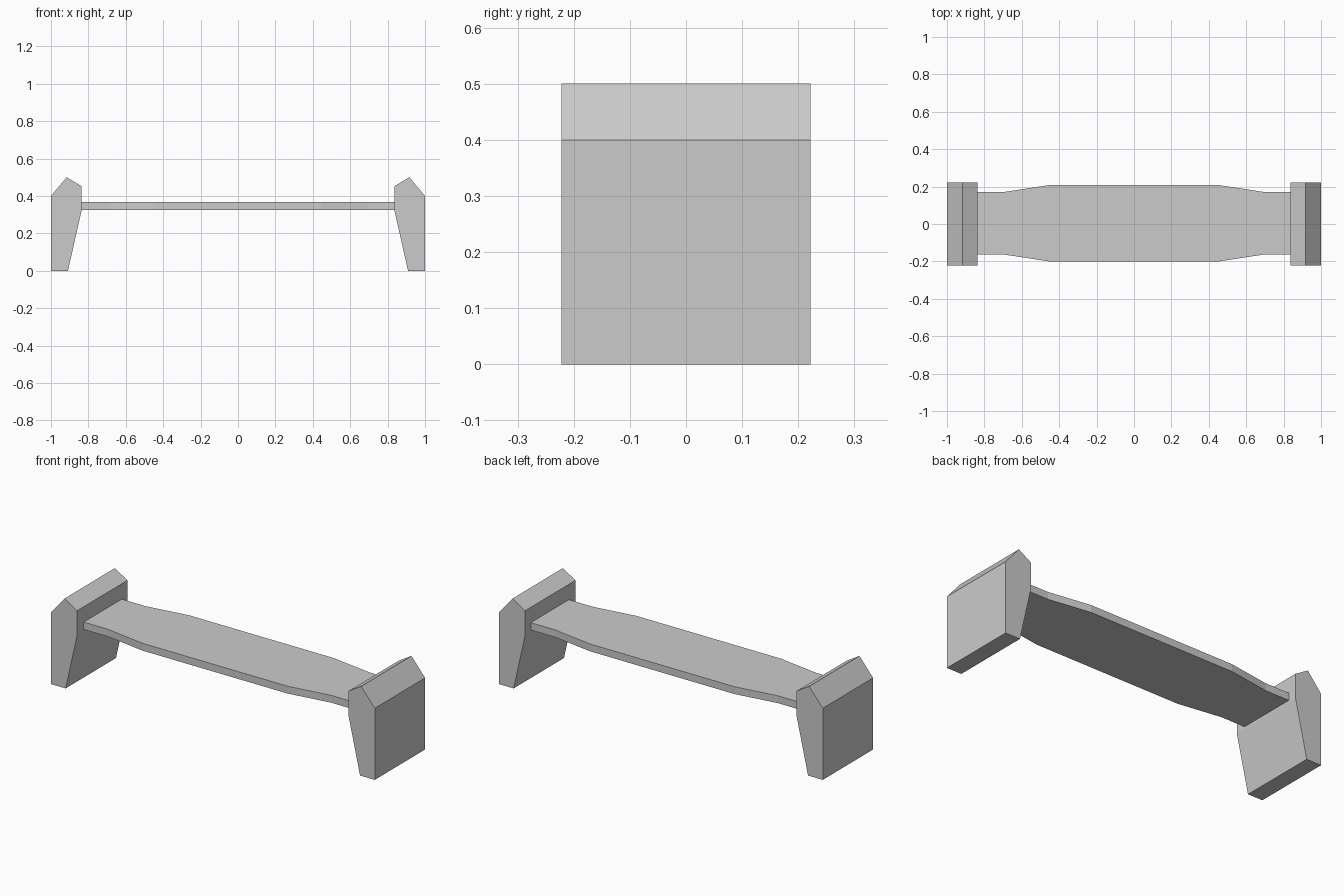
import bpy
import bmesh
from mathutils import Vector

cube = bpy.data.objects.get("Cube")
if cube:
    bpy.data.objects.remove(cube, do_unlink=True)

# Single plain grey finish
grey = bpy.data.materials.new("plain_grey")
grey.use_nodes = True
colour = (0.6, 0.6, 0.6, 1)
grey.diffuse_color = colour
grey.node_tree.nodes["Principled BSDF"].inputs["Base Color"].default_value = colour


def extrude_profile(name, points, direction):
    """Close a flat outline and extrude it along a direction."""
    bm = bmesh.new()
    face = bm.faces.new([bm.verts.new(p) for p in points])
    moved = bmesh.ops.extrude_face_region(bm, geom=[face], use_keep_orig=True)
    verts = [g for g in moved["geom"] if isinstance(g, bmesh.types.BMVert)]
    bmesh.ops.translate(bm, verts=verts, vec=Vector(direction))
    bmesh.ops.recalc_face_normals(bm, faces=bm.faces)
    mesh = bpy.data.meshes.new(name)
    bm.to_mesh(mesh)
    bm.free()
    mesh.materials.append(grey)
    obj = bpy.data.objects.new(name, mesh)
    bpy.context.collection.objects.link(obj)
    return obj


# End supports: tapered foot, upright inner face, peaked top
support = [(1, 0), (1, 0.4), (0.916, 0.5), (0.838, 0.453), (0.838, 0.315), (0.909, 0)]
depth = 0.222
for name, side in (("left_support", 1), ("right_support", -1)):
    outline = [(side * x, -depth, z) for x, z in support]
    extrude_profile(name, outline, (0, 2 * depth, 0))

# Seat plank: wide in the middle, narrowing towards the supports
centre_y, bottom, thickness = 0.004, 0.326, 0.041
half = [(0.84, 0.168), (0.69, 0.168), (0.447, 0.205)]
edge = half + [(-x, y) for x, y in reversed(half)]
outline = [(x, centre_y + y, bottom) for x, y in edge]
outline += [(x, centre_y - y, bottom) for x, y in reversed(edge)]
extrude_profile("seat_plank", outline, (0, 0, thickness))
